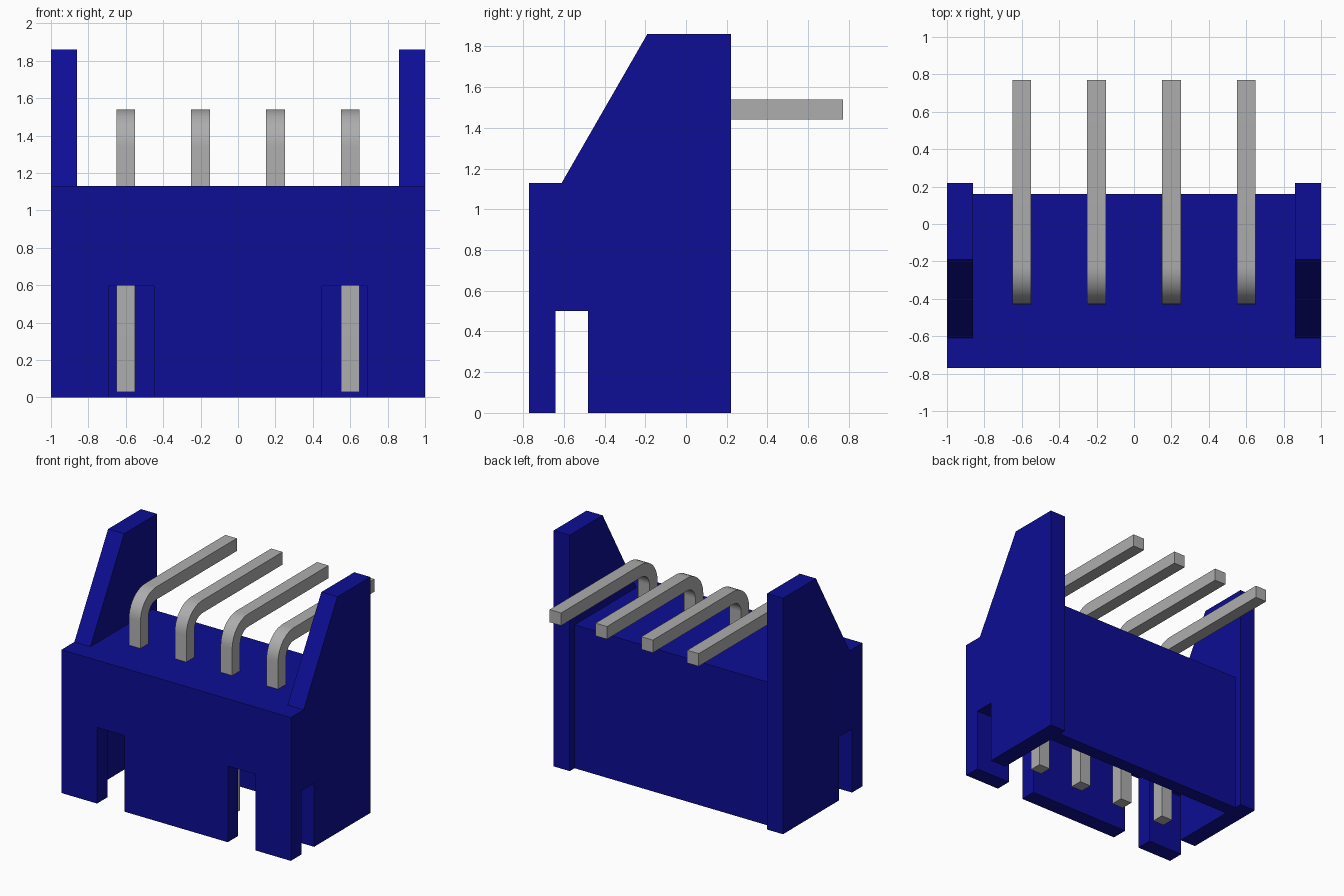
import bpy
import bmesh
from math import sin, cos, pi, radians
from mathutils import Vector

cube = bpy.data.objects.get("Cube")
if cube:
    bpy.data.objects.remove(cube, do_unlink=True)


def make_material(name, rgb):
    mat = bpy.data.materials.new(name)
    mat.use_nodes = True
    color = (*rgb, 1.0)
    mat.diffuse_color = color
    mat.node_tree.nodes["Principled BSDF"].inputs["Base Color"].default_value = color
    return mat


blue = make_material("blue plastic", (0.004, 0.004, 0.3))
grey = make_material("grey metal", (0.42, 0.42, 0.42))


def prism(name, outline, axis, start, end, mat):
    """Extrude a 2D outline along x (outline is y, z) or y (outline is x, z)."""
    def place(a, b):
        return Vector((start, a, b)) if axis == "x" else Vector((a, start, b))
    bm = bmesh.new()
    face = bm.faces.new([bm.verts.new(place(a, b)) for a, b in outline])
    moved = bmesh.ops.extrude_face_region(bm, geom=[face])["geom"]
    shift = Vector((end - start, 0, 0)) if axis == "x" else Vector((0, end - start, 0))
    bmesh.ops.translate(bm, vec=shift,
                        verts=[v for v in moved if isinstance(v, bmesh.types.BMVert)])
    bmesh.ops.recalc_face_normals(bm, faces=bm.faces)
    mesh = bpy.data.meshes.new(name)
    bm.to_mesh(mesh)
    bm.free()
    mesh.materials.append(mat)
    obj = bpy.data.objects.new(name, mesh)
    bpy.context.collection.objects.link(obj)
    return obj


def rect(a0, a1, b0, b1):
    return [(a0, b0), (a1, b0), (a1, b1), (a0, b1)]


# Main levels shared by the housing parts
FRONT, INNER_FRONT, INNER_BACK, BACK = -0.77, -0.64, 0.05, 0.16
DECK, CEILING, CHEEK_IN = 1.13, 0.8, 0.86

# Front wall with two slots open at the bottom
half = [(0.45, 0), (0.45, 0.6), (0.69, 0.6), (0.69, 0), (1, 0), (1, DECK)]
mirrored = [(-x, z) for x, z in reversed(half)]
prism("front_wall", half + mirrored, "y", FRONT, INNER_FRONT, blue)

# Deck block above the cavity, and the thin back wall
prism("deck", rect(-CHEEK_IN, CHEEK_IN, CEILING, DECK), "y", INNER_FRONT, BACK, blue)
prism("back_wall", rect(-CHEEK_IN, CHEEK_IN, 0, CEILING), "y", INNER_BACK, BACK, blue)

# Side cheeks with sloped towers and a notch at the lower front
cheek = [(INNER_FRONT, 0.5), (INNER_FRONT, DECK), (-0.61, DECK), (-0.19, 1.86),
         (0.22, 1.86), (0.22, 0), (-0.48, 0), (-0.48, 0.5)]
for side, sign in (("left", 1), ("right", -1)):
    prism(side + "_cheek", cheek, "x", sign * CHEEK_IN, sign, blue)


# Bent pins: upright in the cavity, turning to point backwards
def bend(radius, steps=10):
    cy, cz = -0.23, 1.34
    angles = [pi - pi / 2 * i / steps for i in range(steps + 1)]
    return [(cy + radius * cos(a), cz + radius * sin(a)) for a in angles]


pin_outline = ([(-0.43, 0.03)] + bend(0.2) + [(0.77, 1.54), (0.77, 1.44)]
               + bend(0.1)[::-1] + [(-0.33, 0.03)])
bpy.ops.object.select_all(action="DESELECT")
for i in range(4):
    x = -0.6 + 0.4 * i
    pin = prism(f"pin_{i + 1}", pin_outline, "x", x - 0.05, x + 0.05, grey)
    pin.select_set(True)
    bpy.context.view_layer.objects.active = pin
bpy.ops.object.shade_smooth_by_angle(angle=radians(30))
